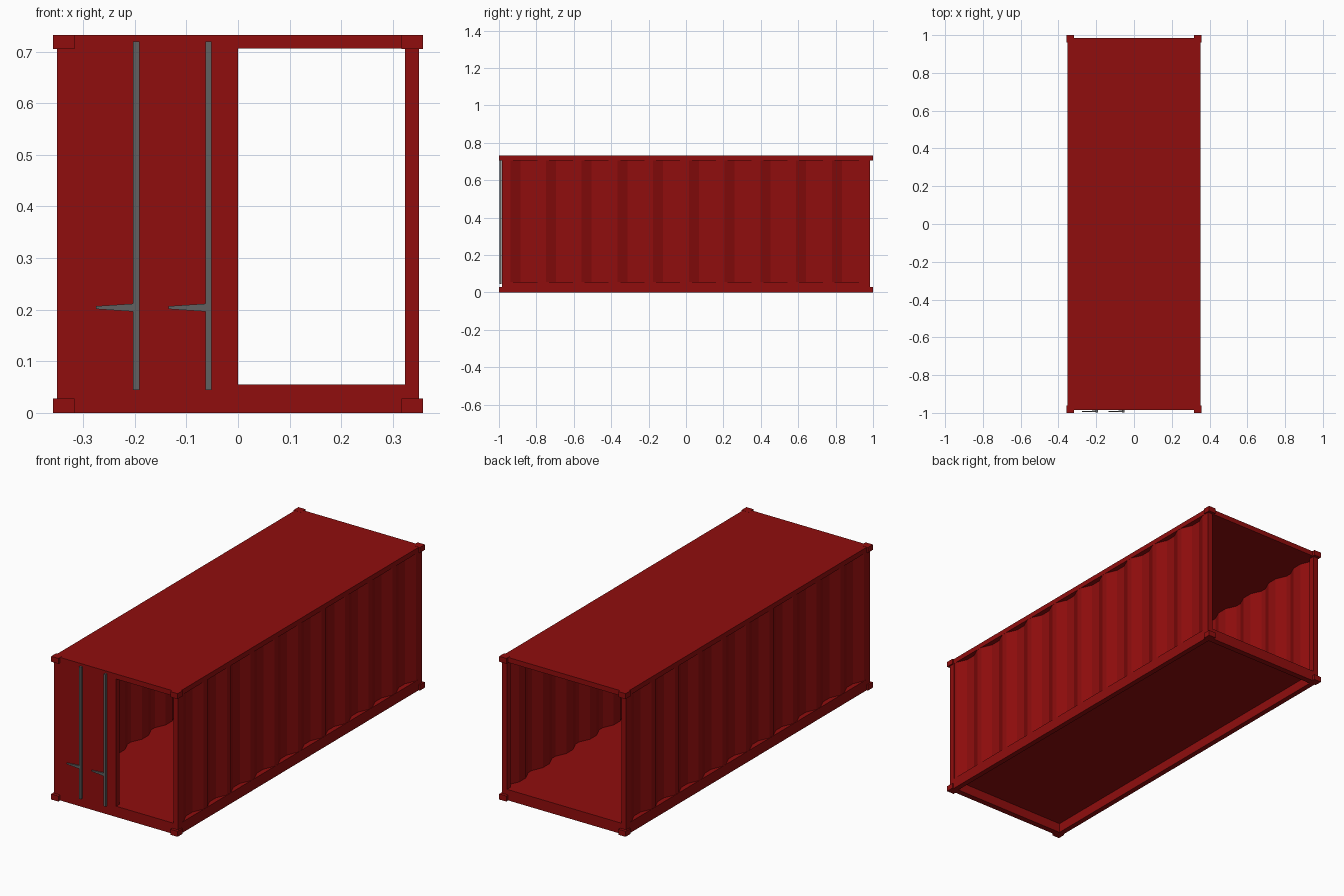
import bpy, bmesh

if "Cube" in bpy.data.objects:
    bpy.data.objects.remove(bpy.data.objects["Cube"])


def material(name, color):
    m = bpy.data.materials.new(name)
    m.diffuse_color = color
    m.use_nodes = True
    m.node_tree.nodes["Principled BSDF"].inputs["Base Color"].default_value = m.diffuse_color
    return m


RED = material("red_paint", (0.28, 0.004, 0.004, 1))
GREY = material("grey_steel", (0.12, 0.12, 0.12, 1))


def mesh_object(name, verts, faces, mat):
    me = bpy.data.meshes.new(name)
    me.from_pydata(verts, [], faces)
    bm = bmesh.new()
    bm.from_mesh(me)
    bmesh.ops.recalc_face_normals(bm, faces=bm.faces)
    bm.to_mesh(me)
    bm.free()
    me.materials.append(mat)
    ob = bpy.data.objects.new(name, me)
    bpy.context.collection.objects.link(ob)
    return ob


def box(name, x, y, z, mat=RED):
    """Box from (min, max) ranges."""
    v = [(a, b, c) for a in x for b in y for c in z]
    f = [(0, 1, 3, 2), (4, 6, 7, 5), (0, 4, 5, 1), (2, 3, 7, 6), (0, 2, 6, 4), (1, 5, 7, 3)]
    return mesh_object(name, v, f, mat)


def span(sign, a, b):
    return tuple(sorted((sign * a, sign * b)))


W, L, H = 0.351, 0.985, 0.732      # frame half width, half length, height
XI, YI = 0.324, 0.955              # inner faces of the rails and posts
ZB, ZT = 0.055, 0.706              # floor and ceiling levels

# Roof slab and thin floor set in the bottom frame
box("roof", (-W, W), (-L, L), (ZT, H))
box("floor", (-XI, XI), (-YI, YI), (0.049, ZB))

# Bottom end rails
for name, s in (("front", -1), ("back", 1)):
    box(name + "_bottom_rail", (-W, W), span(s, YI, L), (0, ZB))

for side, sx in (("left", -1), ("right", 1)):
    # Bottom side rail
    box(side + "_bottom_rail", span(sx, XI, W), (-YI, YI), (0, ZB))

    # Corrugated wall swept from a repeated trapezoid profile
    period = 2 * YI / 10
    profile = []
    for i in range(10):
        y = -YI + i * period
        for t, x in ((0, 0.349), (0.08, 0.349), (0.36, XI + 0.001), (0.64, XI + 0.001), (0.92, 0.349)):
            profile.append((sx * x, y + t * period))
    profile.append((sx * 0.349, YI))
    verts = [(x, y, z) for x, y in profile for z in (ZB, ZT)]
    faces = [(2 * i, 2 * i + 2, 2 * i + 3, 2 * i + 1) for i in range(len(profile) - 1)]
    wall = mesh_object(side + "_corrugated_wall", verts, faces, RED)
    thick = wall.modifiers.new("sheet", "SOLIDIFY")
    thick.thickness = 0.002
    thick.offset = 0

    # Corner posts and castings
    for end, sy in (("front", -1), ("back", 1)):
        box(f"{end}_{side}_post", span(sx, XI, W), span(sy, YI, L), (ZB, ZT))
        for level, z in (("lower", (0, 0.028)), ("upper", (0.705, H + 0.0005))):
            box(f"{end}_{side}_{level}_casting", span(sx, 0.317, 0.358), span(sy, 0.96, 1.0), z)

# Single closed door leaf, flush with the front frame
box("left_door", (-XI, 0), (-L, -0.96), (ZB, ZT))

# Locking rods with tapered handles
for n, x in enumerate((-0.197, -0.057), 1):
    box(f"lock_rod_{n}", (x - 0.006, x + 0.006), (-0.998, -0.986), (0.044, 0.72), GREY)
    handle = box(f"lock_handle_{n}", (x - 0.078, x), (-0.996, -0.988), (0.196, 0.212), GREY)
    for v in handle.data.vertices:
        if v.co.x < x - 0.05:
            v.co.z = 0.204 + (v.co.z - 0.204) * 0.35
            v.co.y = -0.992 + (v.co.y + 0.992) * 0.5
